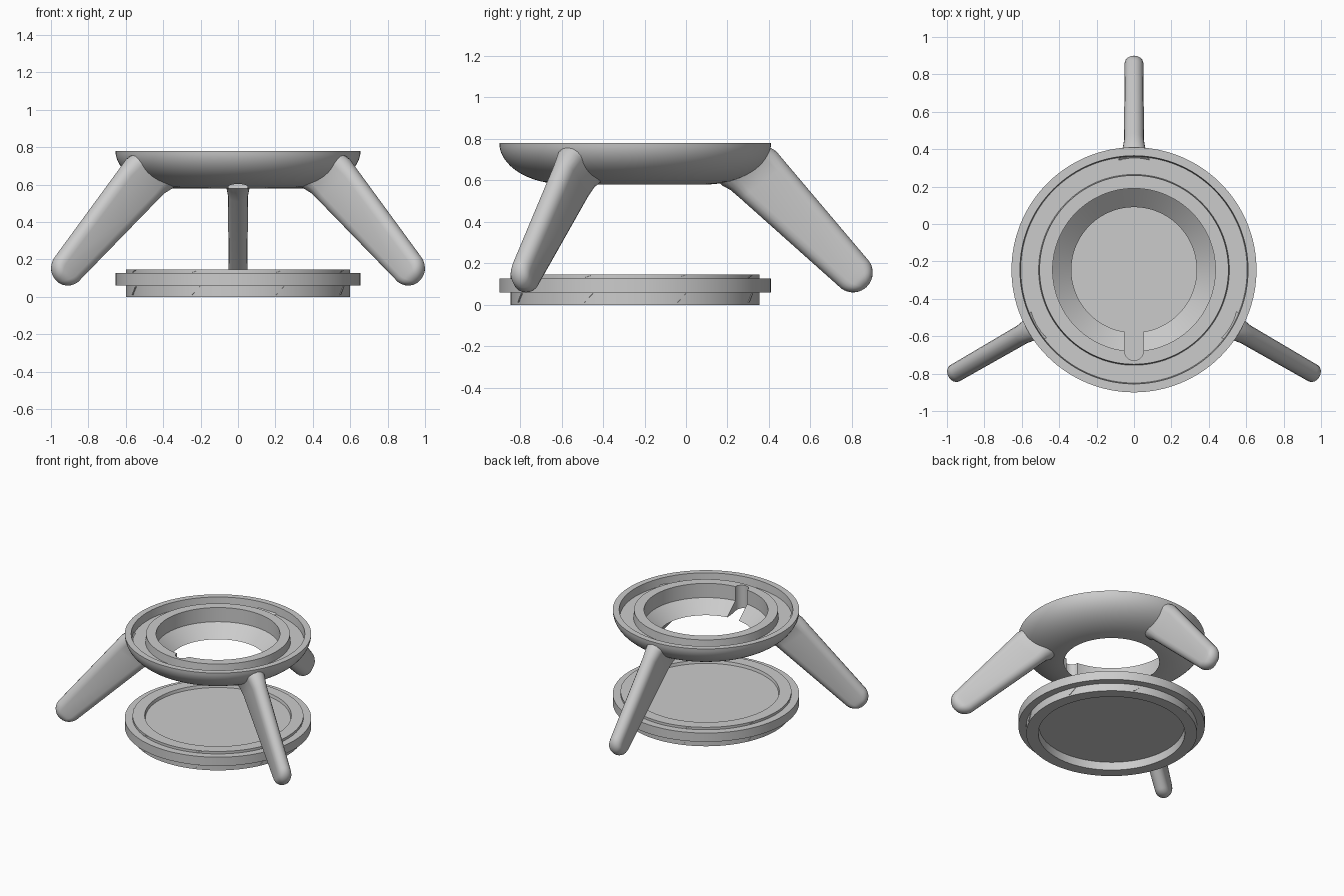
import bpy, bmesh
from math import sin, cos, pi, radians, sqrt
from mathutils import Vector, Matrix

cube = bpy.data.objects.get("Cube")
if cube:
    bpy.data.objects.remove(cube)

CENTRE = Vector((0, -0.245, 0))

grey = bpy.data.materials.new("light_grey")
grey.use_nodes = True
grey.diffuse_color = (0.6, 0.6, 0.6, 1)
grey.node_tree.nodes["Principled BSDF"].inputs["Base Color"].default_value = (0.6, 0.6, 0.6, 1)


def make_object(name, bm):
    bmesh.ops.recalc_face_normals(bm, faces=bm.faces)
    mesh = bpy.data.meshes.new(name)
    bm.to_mesh(mesh)
    bm.free()
    mesh.materials.append(grey)
    obj = bpy.data.objects.new(name, mesh)
    obj.location = CENTRE
    bpy.context.collection.objects.link(obj)
    return obj


def select(obj):
    bpy.ops.object.select_all(action='DESELECT')
    obj.select_set(True)
    bpy.context.view_layer.objects.active = obj


def smooth(obj, angle=30):
    select(obj)
    bpy.ops.object.shade_smooth_by_angle(angle=radians(angle))


def skin(bm, rings, closed):
    """Join equal rings of points with quads; cap the ends when open."""
    loops = [[bm.verts.new(p) for p in ring] for ring in rings]
    n = len(loops[0])
    for i in range(len(loops) if closed else len(loops) - 1):
        a, b = loops[i], loops[(i + 1) % len(loops)]
        for j in range(n):
            k = (j + 1) % n
            bm.faces.new((a[j], a[k], b[k], b[j]))
    if not closed:
        bm.faces.new(loops[0])
        bm.faces.new(loops[-1])


def lathe(name, profile, steps=128):
    """Revolve a closed (radius, height) profile."""
    bm = bmesh.new()
    turns = [2 * pi * i / steps for i in range(steps)]
    skin(bm, [[(r * cos(t), r * sin(t), z) for t in turns] for r, z in profile], True)
    return make_object(name, bm)


# Bowl: elliptical outside, grooved top, funnel-shaped opening
outside = [(0.335 + 0.32 * cos(t), 0.78 - 0.2 * sin(t))
           for t in (pi / 2 * i / 16 for i in range(17))]
inside = [(0.435, 0.67), (0.435, 0.78), (0.505, 0.78), (0.51, 0.72),
          (0.605, 0.72), (0.61, 0.78)]
bowl = lathe("bowl_ring", outside + inside)

# Rounded slot through the front of the bowl
bm = bmesh.new()
arc = [pi + pi * i / 16 for i in range(17)]
outline = [(0.05 * cos(t), -0.435 + 0.05 * sin(t)) for t in arc] + [(0.05, -0.2), (-0.05, -0.2)]
skin(bm, [[(x, y, z) for x, y in outline] for z in (0.5, 0.9)], False)
cutter = make_object("slot_cutter", bm)
cutter.hide_render = True
cut = bowl.modifiers.new("slot", 'BOOLEAN')
cut.operation = 'DIFFERENCE'
cut.solver = 'EXACT'
cut.object = cutter
select(bowl)
bpy.ops.object.modifier_apply(modifier="slot")
bpy.data.objects.remove(cutter)
smooth(bowl)


def section(top, bottom, w, n=8):
    """Rounded cross-section between a top and a bottom point, half width w."""
    top, bottom = Vector(top), Vector(bottom)
    mid, up = (top + bottom) / 2, (top - bottom).normalized()
    h = (top - bottom).length / 2
    c = min(w, h)
    ring = []
    for side in (1, -1):
        for i in range(n + 1):
            a = pi * i / n
            p = mid + up * side * (h - c + c * sin(a))
            ring.append((p.x, side * w * cos(a), p.y))
    return ring


def leg(name, angle):
    # Flared root inside the bowl
    rings = [section((0.58, 0.70), (0.40, 0.595), 0.09),
             section((0.64, 0.765), (0.42, 0.575), 0.085),
             section((0.68, 0.74), (0.46, 0.553), 0.064),
             section((0.73, 0.68), (0.51, 0.51), 0.054)]
    # Round foot
    foot, axis, up = Vector((1.05, 0.155)), Vector((0.676, -0.737)), Vector((0.737, 0.676))
    radius, half = 0.095, 0.05
    for i in range(13):
        a = radians(89) * i / 12
        d = radius * (1 - sin(a))
        w = half if d >= half else sqrt(half ** 2 - (half - d) ** 2)
        mid, spread = foot + axis * radius * sin(a), up * radius * cos(a)
        rings.append(section(mid + spread, mid - spread, max(w, 0.001)))
    bm = bmesh.new()
    skin(bm, rings, False)
    bm.transform(Matrix.Rotation(radians(angle), 4, 'Z'))
    smooth(make_object(name, bm), 40)


for name, angle in (("back_leg", 90), ("right_leg", 210), ("left_leg", 330)):
    leg(name, angle)

# Separate lid: wide plate with a raised lip above and a deep flange below
plate = [(0.0005, 0.06), (0.51, 0.06), (0.515, 0), (0.6, 0), (0.6, 0.06), (0.655, 0.06),
         (0.655, 0.128), (0.6, 0.128), (0.6, 0.147), (0.515, 0.147), (0.51, 0.125),
         (0.0005, 0.125)]
smooth(lathe("lid", plate))

# Slanted locking ridges around the lid flange and lip
for name, low, high, lean in (("flange_ridges", 0.01, 0.055, 2.2), ("lip_ridges", 0.13, 0.145, 2.2)):
    bm = bmesh.new()
    for k in range(8):
        turn = Matrix.Rotation(radians(22.5 + 45 * k), 4, 'Z')
        rings = []
        for z, shift in ((low, -lean), (high, lean)):
            angles = [radians(shift + s) for s in (-0.6, 0.6)]
            corners = [(0.595, angles[0]), (0.604, angles[0]), (0.604, angles[1]), (0.595, angles[1])]
            rings.append([turn @ Vector((r * cos(a), r * sin(a), z)) for r, a in corners])
        skin(bm, rings, False)
    make_object(name, bm)
